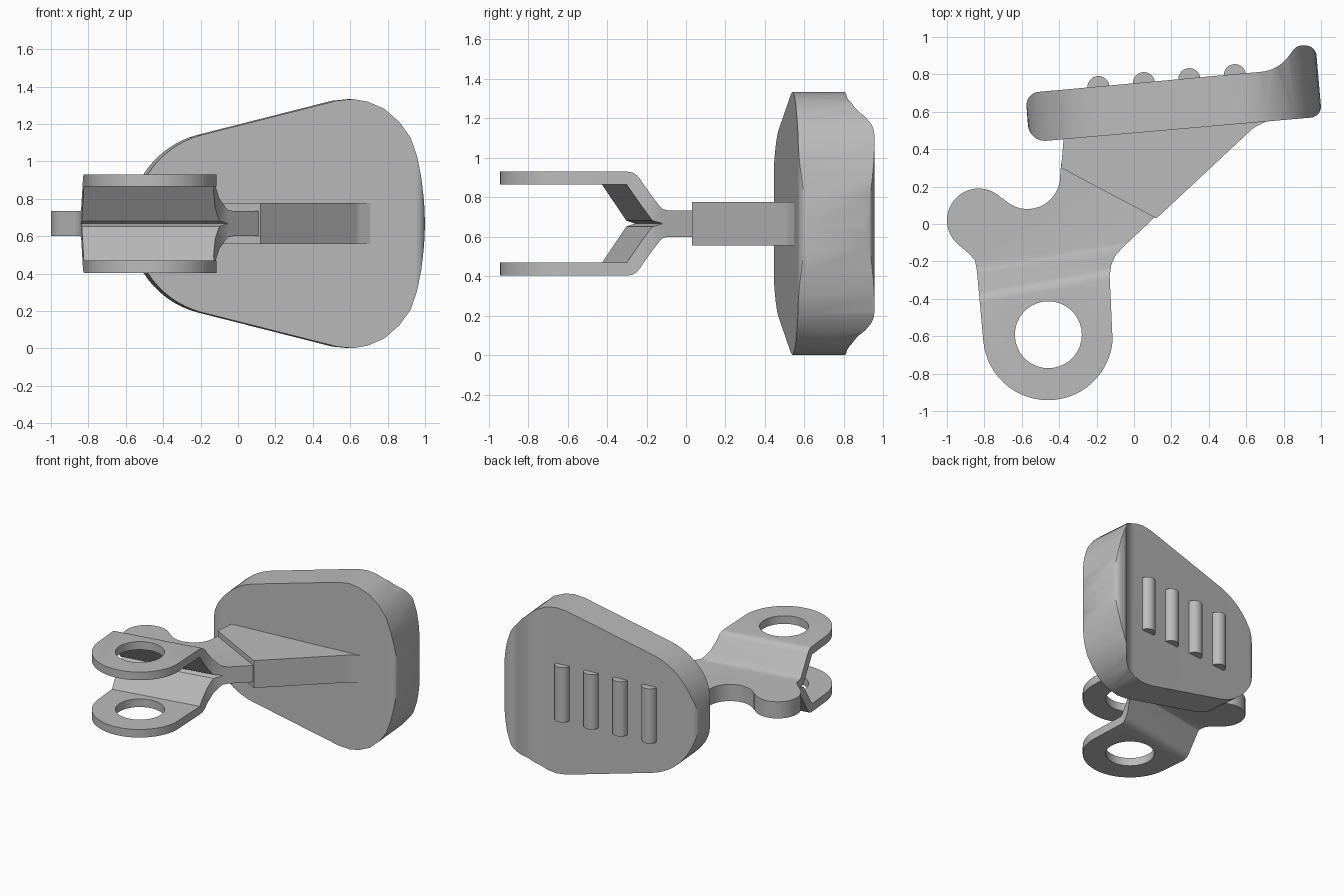
import bpy, bmesh
from math import radians, cos, sin, tan, pi
from mathutils import Vector

if "Cube" in bpy.data.objects:
    bpy.data.objects.remove(bpy.data.objects["Cube"], do_unlink=True)

MID = 0.667           # height of the mirror plane
TILT = 0.0875         # slope of the pad in plan
BEND = 0.18           # slope of the fold lines in plan

grey = bpy.data.materials.new("plain grey")
grey.use_nodes = True
colour = (0.5, 0.5, 0.5, 1)
grey.diffuse_color = colour
grey.node_tree.nodes["Principled BSDF"].inputs["Base Color"].default_value = colour


def arc(cx, cy, r, start, end, steps=16):
    angles = [radians(start + (end - start) * i / steps) for i in range(steps + 1)]
    return [(cx + r * cos(a), cy + r * sin(a)) for a in angles]


def rounded(corners, steps=8):
    """Round each (x, y, radius) corner of a polygon."""
    out = []
    for i, (x, y, r) in enumerate(corners):
        p = Vector((x, y))
        a = (Vector(corners[i - 1][:2]) - p).normalized()
        b = (Vector(corners[(i + 1) % len(corners)][:2]) - p).normalized()
        if r == 0:
            out.append((x, y))
            continue
        half = a.angle(b) / 2
        centre = p + (a + b).normalized() * r / sin(half)
        u = p + a * r / tan(half) - centre
        v = p + b * r / tan(half) - centre
        sweep = u.angle(v)
        for k in range(steps + 1):
            t = k / steps
            q = centre + (u * sin((1 - t) * sweep) + v * sin(t * sweep)) / sin(sweep)
            out.append((q.x, q.y))
    return out


def prism(name, outline, low, high, place=lambda p, q, h: (p, q, h)):
    """Extrude a flat outline from low to high, placed by a mapping."""
    bm = bmesh.new()
    rings = [[bm.verts.new(place(p, q, h)) for p, q in outline] for h in (low, high)]
    bm.faces.new(rings[0])
    bm.faces.new(rings[1])
    n = len(outline)
    for i in range(n):
        j = (i + 1) % n
        bm.faces.new((rings[0][i], rings[0][j], rings[1][j], rings[1][i]))
    bmesh.ops.recalc_face_normals(bm, faces=bm.faces)
    mesh = bpy.data.meshes.new(name)
    bm.to_mesh(mesh)
    bm.free()
    mesh.materials.append(grey)
    obj = bpy.data.objects.new(name, mesh)
    bpy.context.collection.objects.link(obj)
    return obj


def combine(obj, cutter, operation):
    """Apply a boolean and discard the cutter."""
    mod = obj.modifiers.new("cut", "BOOLEAN")
    mod.object, mod.operation, mod.solver = cutter, operation, "EXACT"
    graph = bpy.context.evaluated_depsgraph_get()
    graph.update()
    mesh = bpy.data.meshes.new_from_object(obj.evaluated_get(graph))
    obj.modifiers.clear()
    obj.data = mesh
    bpy.data.objects.remove(cutter, do_unlink=True)


def smooth(obj):
    bpy.ops.object.select_all(action="DESELECT")
    obj.select_set(True)
    bpy.context.view_layer.objects.active = obj
    bpy.ops.object.shade_smooth_by_angle(angle=radians(30))


# Pad: plan profile with a raised lip, trimmed to a rounded trapezoid
pad = prism("pad", rounded([
    (-0.56, 0.437, 0.09), (1.005, 0.574, 0.06), (0.972, 0.953, 0.06),
    (0.87, 0.955, 0.06), (0.77, 0.822, 0.2), (-0.58, 0.7, 0.07)]), -0.1, 1.5)
upper = arc(-0.083, 0, 0.49, 180, 104.8, 14)
upper += [(0.52, 0.657), (0.61, 0.666), (0.69, 0.652), (0.78, 0.613), (0.86, 0.543),
          (0.92, 0.46), (0.955, 0.36), (0.978, 0.25), (0.995, 0.12), (1.002, 0)]
lower = [(x, -z) for x, z in reversed(upper[1:-1])]
trim = prism("pad_trim", upper + lower, 0.2, 1.2,
             lambda p, q, h: (p - TILT * (h - 0.6), h, q + MID))
combine(pad, trim, "INTERSECT")
smooth(pad)

# Grip ribs: half-round bars on the back of the pad
for i in range(4):
    x = -0.19 + 0.243 * i
    y = 0.732 + TILT * (x + 0.19)
    rib = prism(f"grip_rib_{i + 1}", arc(x, y, 0.059, -10, 190), MID - 0.22, MID + 0.22)
    smooth(rib)

# Wedge arm joining the bracket to the pad
arm = prism("wedge_arm", rounded([
    (-0.39, 0.3, 0), (0.12, 0.03, 0), (0.64, 0.515, 0.12), (0.71, 0.55, 0),
    (0.68, 0.6, 0), (-0.37, 0.52, 0)]), MID - 0.11, MID + 0.11)
smooth(arm)

# Forked bracket: folded sheet profile trimmed to the plan outline
outer = [(0.7, 0.067), (-0.17, 0.067), (-0.19, 0.073), (-0.205, 0.09), (-0.295, 0.228),
         (-0.31, 0.246), (-0.33, 0.259), (-0.355, 0.263), (-1.3, 0.263)]
inner = [(-1.3, 0.198), (-0.36, 0.198), (-0.235, 0.015), (-0.19, 0)]
fold = outer + inner
fold += [(v, -z) for v, z in reversed(fold[1:-1])] + [(0.7, -0.067)]
bracket = prism("fork_bracket", fold, -1.2, 0.4,
                lambda p, q, h: (h, p + BEND * (h + 0.46), q + MID))
plan = arc(-0.57, 0.255, 0.175, 0, -138) + arc(-0.83, 0.02, 0.17, 43, 228, 24)
plan += [(-0.875, -0.165), (-0.85, -0.195), (-0.84, -0.25)]
plan += arc(-0.46, -0.595, 0.347, 185, 355, 28)
plan += [(-0.13, -0.28), (-0.122, -0.22), (-0.1, -0.17), (-0.06, -0.125),
         (0.11, 0.035), (0, 0.3), (-0.39, 0.32)]
combine(bracket, prism("bracket_trim", plan, 0.2, 1.2), "INTERSECT")
hole = prism("hole_cutter", arc(-0.458, -0.592, 0.179, 0, 350, 35), 0, 1.4)
combine(bracket, hole, "DIFFERENCE")
smooth(bracket)
